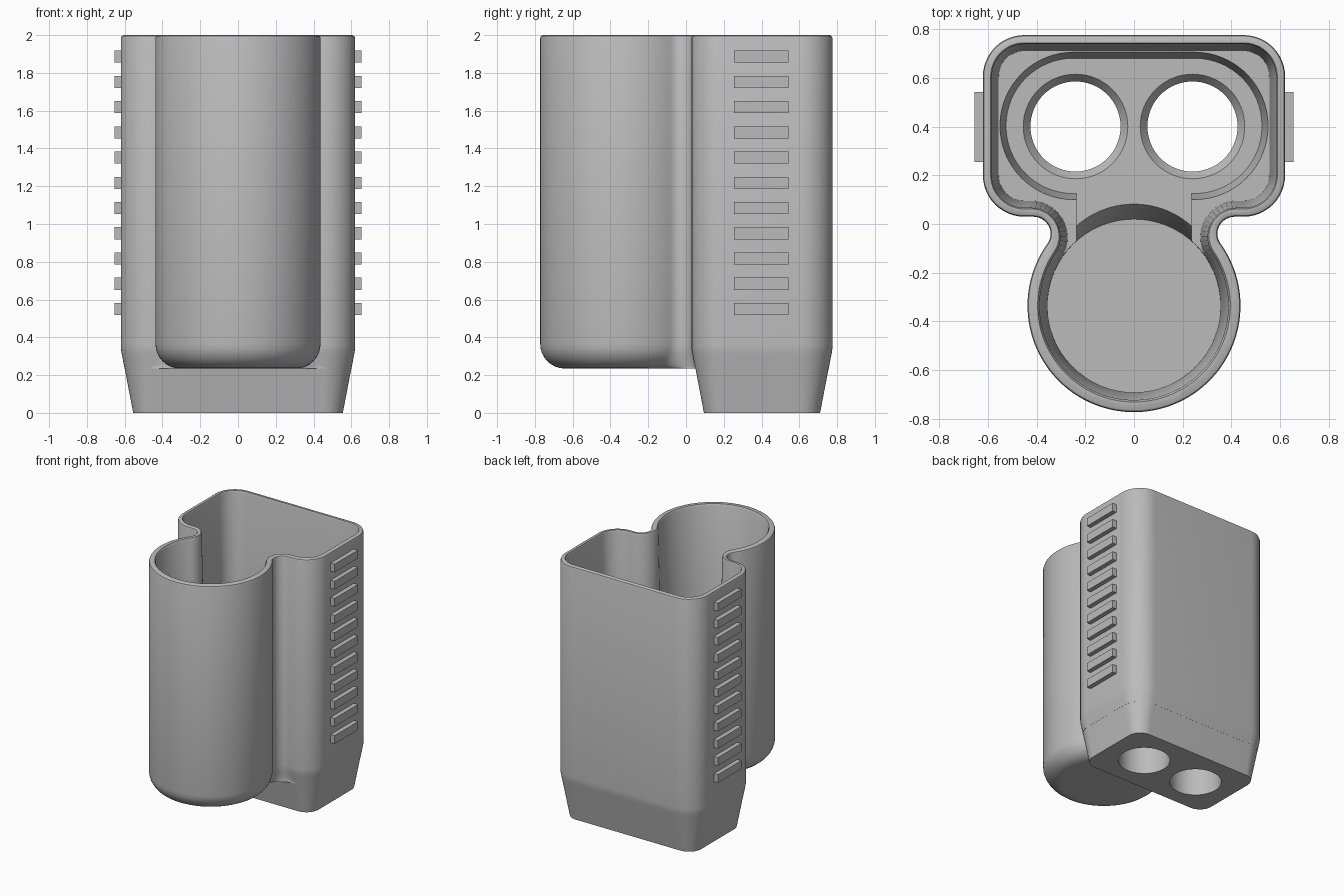
import bpy, bmesh, math
from math import sin, cos, pi, sqrt, atan2

old = bpy.data.objects.get("Cube")
if old:
    bpy.data.objects.remove(old)

grey = bpy.data.materials.new("plain_grey")
grey.use_nodes = True
GREY = (0.5, 0.5, 0.5, 1)
grey.diffuse_color = GREY
grey.node_tree.nodes["Principled BSDF"].inputs["Base Color"].default_value = GREY

HALF_W, FRONT, BACK = 0.62, 0.03, 0.775   # square compartment
CYL_Y, CYL_R, NECK_R = -0.335, 0.437, 0.07  # round compartment and its neck
HOLE_X, MID_Y = 0.24, 0.40


def arc(cx, cy, r, a0, a1, n):
    return [(cx + r * cos(a0 + (a1 - a0) * i / n),
             cy + r * sin(a0 + (a1 - a0) * i / n)) for i in range(n + 1)]


def mirrored(half):
    """Close a right-hand half outline, skipping points on the centre line."""
    return half + [(-x, y) for x, y in reversed(half) if abs(x) > 1e-5]


def rounded_box(inset, rad):
    x = HALF_W - inset - rad
    return mirrored(arc(x, BACK - inset - rad, rad, pi / 2, 0, 16)
                    + arc(x, FRONT + inset + rad, rad, 0, -pi / 2, 16))


def keyhole(inset, cyl_inset):
    """Rounded box joined to a circle through concave neck fillets."""
    rad, r, f = 0.17 - inset, CYL_R - cyl_inset, NECK_R + cyl_inset
    x = HALF_W - inset - rad
    ny = FRONT + inset - f
    nx = sqrt((r + f) ** 2 - (ny - CYL_Y) ** 2)
    t = atan2(ny - CYL_Y, nx)
    half = arc(x, BACK - inset - rad, rad, pi / 2, 0, 12)
    half += arc(x, FRONT + inset + rad, rad, 0, -pi / 2, 12)
    half += arc(nx, FRONT + inset - f, f, pi / 2, pi + t, 14)
    half += arc(0, CYL_Y, r, t, -pi / 2, 40)[1:]
    return mirrored(half)


def circle(x, y, r):
    return arc(x, y, r, 0, 2 * pi, 64)[:-1]


def loft(name, layers):
    """Solid through a stack of (z, outline) rings."""
    bm = bmesh.new()
    rings = [[bm.verts.new((x, y, z)) for x, y in pts] for z, pts in layers]
    n = len(rings[0])
    for a, b in zip(rings, rings[1:]):
        for i in range(n):
            j = (i + 1) % n
            bm.faces.new((a[i], a[j], b[j], b[i]))
    bm.faces.new(rings[0])
    bm.faces.new(rings[-1])
    bmesh.ops.recalc_face_normals(bm, faces=bm.faces)
    me = bpy.data.meshes.new(name)
    bm.to_mesh(me)
    bm.free()
    me.materials.append(grey)
    ob = bpy.data.objects.new(name, me)
    bpy.context.collection.objects.link(ob)
    return ob


def select(ob):
    bpy.ops.object.select_all(action="DESELECT")
    ob.select_set(True)
    bpy.context.view_layer.objects.active = ob


def combine(target, tool, operation):
    tool.hide_render = True
    select(target)
    mod = target.modifiers.new("combine", "BOOLEAN")
    mod.object, mod.operation, mod.solver = tool, operation, "EXACT"
    bpy.ops.object.modifier_apply(modifier=mod.name)
    bpy.data.objects.remove(tool)


def taper(z):
    return 0.065 * max(0, 0.335 - z) / 0.335


# Outer shell: rounded underside on the round compartment, softened rim
layers = []
FILLET, BASE = 0.13, 0.235
for i in range(9):
    a = i / 8 * pi / 2
    z = BASE + FILLET * (1 - cos(a))
    layers.append((z, keyhole(taper(z), FILLET * (1 - sin(a)))))
layers += [(1.985, keyhole(0, 0)), (1.995, keyhole(0.004, 0.004)),
           (2.0, keyhole(0.014, 0.014))]
body = loft("holder_body", layers)

# Tapered foot under the square compartment
foot = loft("foot", [(0, rounded_box(0.065, 0.105)),
                     (0.335, rounded_box(0.001, 0.169)),
                     (0.4, rounded_box(0.001, 0.169))])
combine(body, foot, "UNION")

# Hollow interior with a slight draft, down to the corner ledge
LEDGE, POCKET, WELL = 0.52, 0.40, 0.27
combine(body, loft("cavity", [(LEDGE, keyhole(0.065, 0.08)),
                              (1.985, keyhole(0.037, 0.05)),
                              (2.01, keyhole(0.028, 0.036))]), "DIFFERENCE")


def pocket_outline(inset):
    return rounded_box(inset, (BACK - FRONT) / 2 - inset - 0.001)


# Stadium-shaped pocket and the passage to the round compartment
combine(body, loft("pocket", [(POCKET, pocket_outline(0.095)),
                              (LEDGE + 0.01, pocket_outline(0.068))]), "DIFFERENCE")
passage = mirrored([(0.235, 0.25), (0.235, -0.1)])
combine(body, loft("passage", [(POCKET, passage), (LEDGE + 0.02, passage)]), "DIFFERENCE")

# Round well with a sloping back wall
combine(body, loft("well", [(WELL, circle(0, CYL_Y, 0.355)),
                            (LEDGE + 0.015, circle(0, CYL_Y, 0.356))]), "DIFFERENCE")
combine(body, loft("well_slope", [(WELL, circle(0, CYL_Y, 0.354)),
                                  (POCKET + 0.004, circle(0, CYL_Y + 0.065, 0.354))]),
        "DIFFERENCE")

# Two countersunk holes through the foot
for side in (-1, 1):
    x = side * HOLE_X
    combine(body, loft("hole", [(-0.1, circle(x, MID_Y, 0.185)),
                                (POCKET - 0.04, circle(x, MID_Y, 0.185)),
                                (POCKET + 0.002, circle(x, MID_Y, 0.216))]), "DIFFERENCE")

select(body)
bpy.ops.object.shade_smooth_by_angle(angle=math.radians(30))

# Grip ribs on both sides
for side, label in ((1, "left"), (-1, "right")):
    for i in range(11):
        z = 0.55 + i * 0.1336
        rect = [(side * x, y) for x, y in
                ((0.6, 0.255), (0.655, 0.255), (0.655, 0.542), (0.6, 0.542))]
        loft(f"{label}_grip_rib_{i + 1}", [(z - 0.032, rect), (z + 0.032, rect)])
